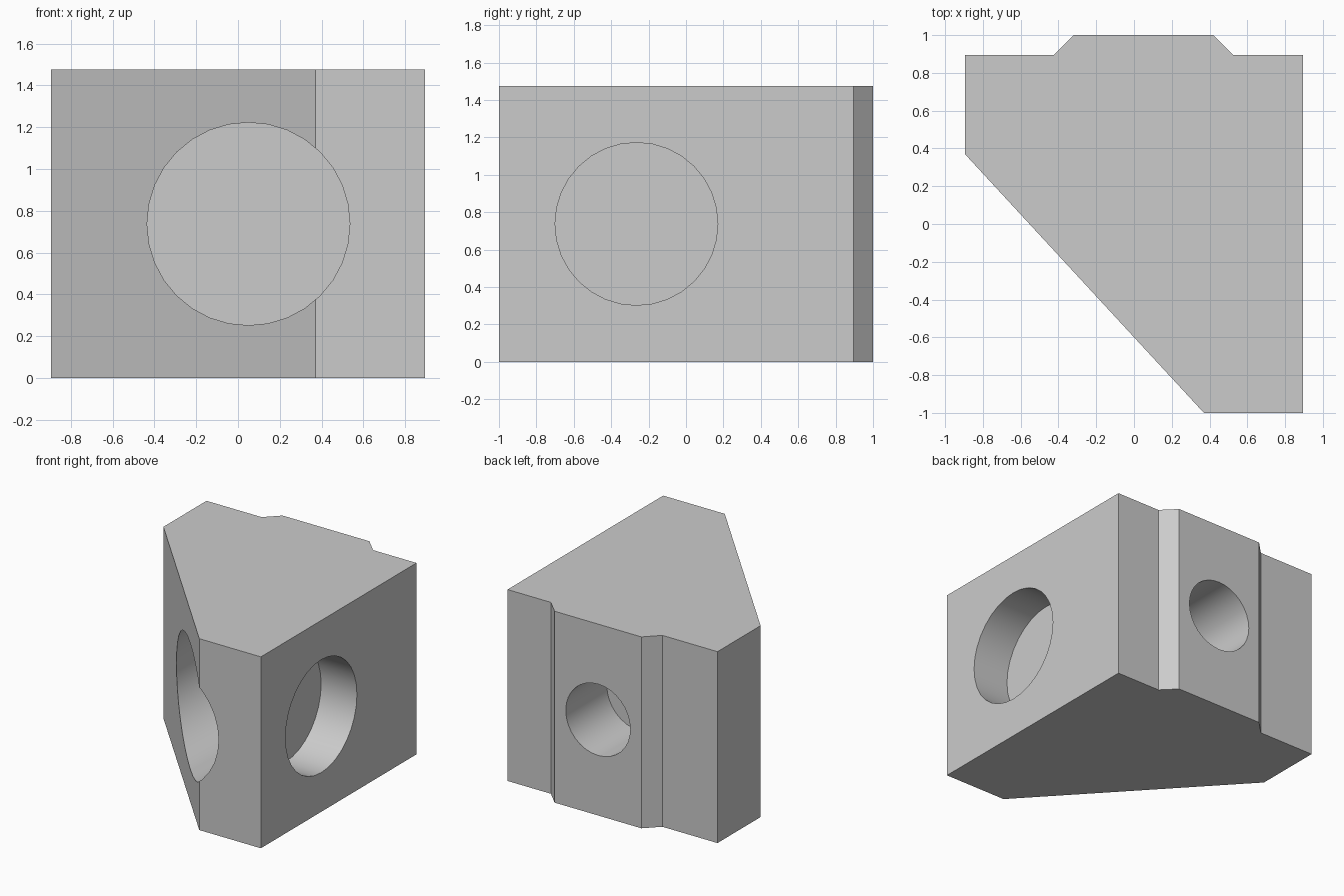
import bpy
import bmesh
import math
from mathutils import Matrix

cube = bpy.data.objects.get("Cube")
if cube:
    bpy.data.objects.remove(cube, do_unlink=True)

HEIGHT = 1.475
MID = HEIGHT / 2

grey = bpy.data.materials.new("plain grey")
grey.use_nodes = True
colour = (0.6, 0.6, 0.6, 1)
grey.diffuse_color = colour
grey.node_tree.nodes["Principled BSDF"].inputs["Base Color"].default_value = colour


def make_object(name, bm):
    bmesh.ops.recalc_face_normals(bm, faces=bm.faces)
    mesh = bpy.data.meshes.new(name)
    bm.to_mesh(mesh)
    bm.free()
    mesh.materials.append(grey)
    obj = bpy.data.objects.new(name, mesh)
    bpy.context.collection.objects.link(obj)
    return obj


# Bracket block: plan outline with slanted front and a bevelled rear key
outline = [(-0.895, 0.37), (0.37, -1), (0.895, -1), (0.895, 0.895),
           (0.525, 0.895), (0.42, 1), (-0.32, 1), (-0.425, 0.895), (-0.895, 0.895)]
bm = bmesh.new()
base = bm.faces.new([bm.verts.new((x, y, 0)) for x, y in outline])
top = bmesh.ops.extrude_face_region(bm, geom=[base])["geom"]
bmesh.ops.translate(bm, vec=(0, 0, HEIGHT),
                    verts=[v for v in top if isinstance(v, bmesh.types.BMVert)])
block = make_object("bracket_block", bm)


def drill(name, axis, across, radius, start, end):
    """Cut a round blind hole along x or y, between start and end."""
    bm = bmesh.new()
    bmesh.ops.create_cone(bm, cap_ends=True, segments=32, radius1=radius,
                          radius2=radius, depth=end - start)
    middle = (start + end) / 2
    if axis == "Y":
        turn, place = "X", (across, middle, MID)
    else:
        turn, place = "Y", (middle, across, MID)
    bm.transform(Matrix.Translation(place) @ Matrix.Rotation(math.pi / 2, 4, turn))
    cutter = make_object(name, bm)
    cutter.hide_render = True
    mod = block.modifiers.new(name, "BOOLEAN")
    mod.operation = "DIFFERENCE"
    mod.solver = "EXACT"
    mod.object = cutter
    bpy.context.view_layer.objects.active = block
    bpy.ops.object.modifier_apply(modifier=mod.name)
    bpy.data.objects.remove(cutter, do_unlink=True)


# Wide front recess, side recess and narrow rear hole
drill("front_recess", "Y", 0.05, 0.485, -1.2, 0.44)
drill("side_recess", "X", -0.265, 0.435, 0.59, 1.1)
drill("rear_hole", "Y", 0.05, 0.275, 0.5, 1.2)

# Smooth hole walls, sharp edges elsewhere
bpy.ops.object.select_all(action="DESELECT")
block.select_set(True)
bpy.context.view_layer.objects.active = block
bpy.ops.object.shade_smooth_by_angle(angle=math.radians(30))
